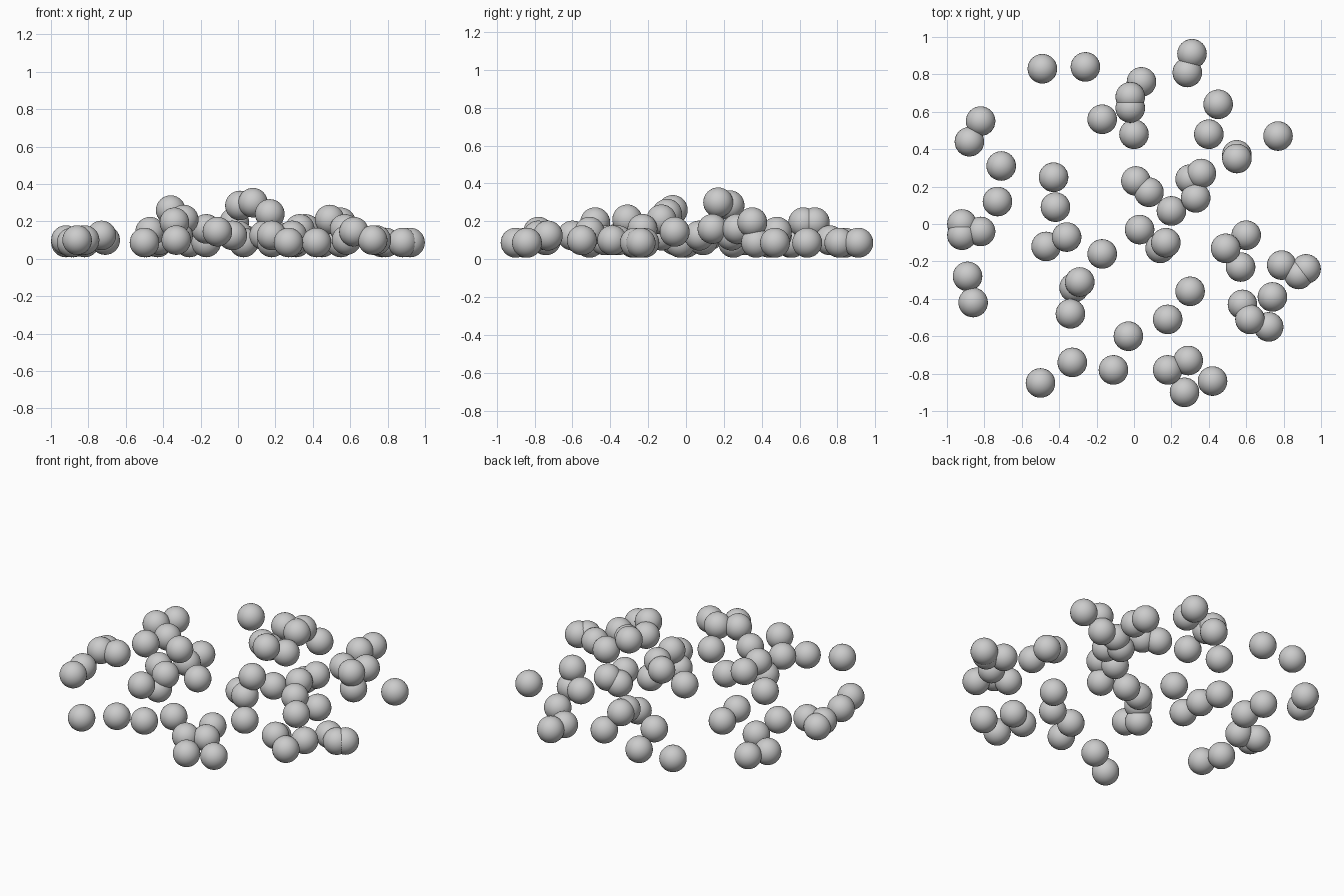
import bpy
import bmesh
from mathutils import Vector

RADIUS = 0.079
UNIT = 0.01  # positions below are in hundredths

default_cube = bpy.data.objects.get("Cube")
if default_cube:
    bpy.data.objects.remove(default_cube, do_unlink=True)


def make_material(name, colour):
    material = bpy.data.materials.new(name)
    material.use_nodes = True
    material.diffuse_color = colour
    material.node_tree.nodes["Principled BSDF"].inputs["Base Color"].default_value = colour
    return material


def make_ball_mesh(material):
    mesh = bpy.data.meshes.new("ball")
    bm = bmesh.new()
    bmesh.ops.create_uvsphere(bm, u_segments=32, v_segments=16, radius=RADIUS)
    for face in bm.faces:
        face.smooth = True
    bm.to_mesh(mesh)
    bm.free()
    mesh.materials.append(material)
    return mesh


def add_balls(name, mesh, height, places):
    for x, y in places:
        ball = bpy.data.objects.new(name, mesh)
        ball.location = Vector((x, y, height)) * UNIT
        bpy.context.collection.objects.link(ball)


# Scattered balls: each layer is (name, centre height, centres seen from above)
layers = [
    ("ground_ball", 8.7, [
        (-49, 83), (-26, 84), (31, 91), (28.5, 81), (-17, 56), (45, 64),
        (77, 47), (55, 37), (-82, 55), (-88, 44), (-43, 25), (-92, 0),
        (3, -3), (79, -22), (88, -27), (92, -24), (-89, -28),
        (-50, -85), (27, -90), (42, -84), (18, -51)]),
    ("low_ball", 10, [
        (-92, -6), (-82, -4), (-42, 9), (-86, -42), (74, -39), (58, -43),
        (4, 76), (-71, 31), (72, -55), (30, -36), (-33, -74)]),
    ("raised_ball", 12.5, [
        (-73, 12), (30, 24), (20, 7), (0, 48), (14, -13), (29, -73),
        (18, -78), (-3, -60), (-32, -34)]),
    ("middle_ball", 14.5, [
        (40, 48), (-47, -12), (60, -6), (62, -51), (-11, -78)]),
    ("lifted_ball", 16, [(36, 27), (33, 14), (-17, -16), (57, -23)]),
    ("high_ball", 19.5, [(-2, 68), (-2, 62), (55, 35), (-34, -48)]),
    ("higher_ball", 21, [(-29, -31), (49, -13)]),
    ("upper_ball", 24, [(17, -10)]),
    ("upper_side_ball", 26, [(-36, -7)]),
    ("crest_ball", 28.5, [(1, 23)]),
    ("top_ball", 30, [(8, 17)]),
]

grey = make_material("plain grey", (0.6, 0.6, 0.6, 1))
ball_mesh = make_ball_mesh(grey)
for name, height, places in layers:
    add_balls(name, ball_mesh, height, places)
